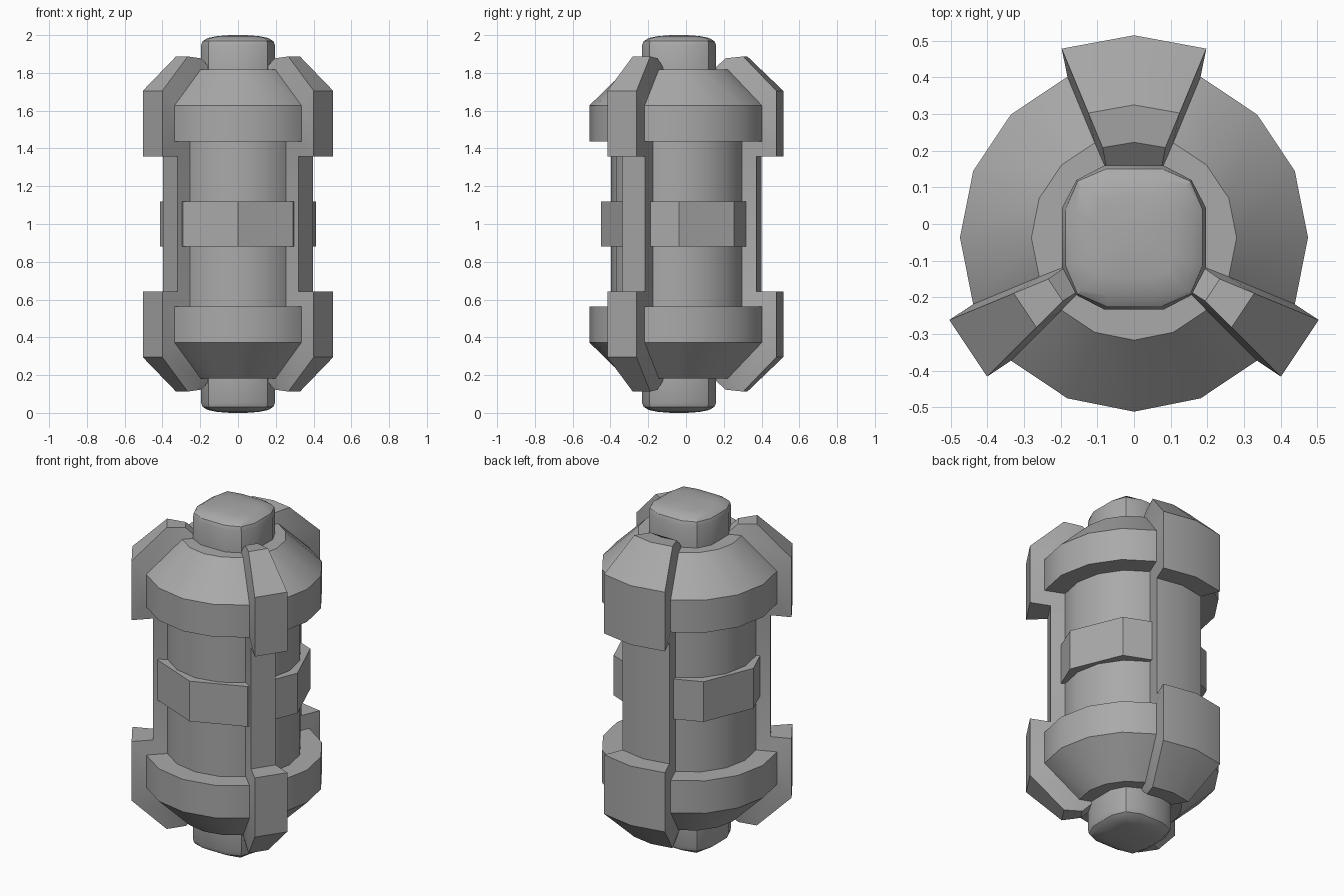
import bpy
import bmesh
from math import sin, cos, asin, radians, hypot, atan2

cube = bpy.data.objects.get("Cube")
if cube:
    bpy.data.objects.remove(cube, do_unlink=True)

CENTRE = (0, -0.037, 1)
STEP = radians(22.5)

grey = bpy.data.materials.new("plain grey")
grey.use_nodes = True
colour = (0.4, 0.4, 0.4, 1)
grey.diffuse_color = colour
grey.node_tree.nodes["Principled BSDF"].inputs["Base Color"].default_value = colour


def loft(name, columns, closed):
    """Skin matching rows of points and cap both ends of the rows."""
    bm = bmesh.new()
    grid = [[bm.verts.new(p) for p in col] for col in columns]
    pairs = list(zip(grid, grid[1:]))
    if closed:
        pairs.append((grid[-1], grid[0]))
    for a, b in pairs:
        for i in range(len(a) - 1):
            bm.faces.new((a[i], a[i + 1], b[i + 1], b[i]))
    bm.faces.new([col[0] for col in grid])
    bm.faces.new([col[-1] for col in grid])
    bmesh.ops.recalc_face_normals(bm, faces=bm.faces)
    mesh = bpy.data.meshes.new(name)
    bm.to_mesh(mesh)
    bm.free()
    mesh.materials.append(grey)
    obj = bpy.data.objects.new(name, mesh)
    obj.location = CENTRE
    bpy.context.collection.objects.link(obj)
    bpy.ops.object.select_all(action="DESELECT")
    obj.select_set(True)
    bpy.context.view_layer.objects.active = obj
    bpy.ops.object.shade_smooth_by_angle(angle=radians(30))
    return obj


def mirrored(profile):
    return profile + [(r, -z) for r, z in reversed(profile)]


def column(profile, angle, inset=0):
    """Stand a profile at an angle, shifted sideways by an inset distance."""
    points = []
    for r, z in profile:
        a = angle + asin(inset / r)
        points.append((r * cos(a), r * sin(a), z))
    return points


def lathe(name, profile, sides):
    loft(name, [column(profile, radians(360) * i / sides) for i in range(sides)], True)


# Main body with two flared collars
body = mirrored([(0.28, 0.817), (0.475, 0.627), (0.475, 0.436), (0.36, 0.436)])
lathe("body", body, 16)

# Eight-sided waist band
lathe("waist_band", mirrored([(0.413, 0.118)]), 8)

# Raised ribs that follow the body outline, narrowing slightly outward
base = mirrored([(0.19, 0.81), (0.28, 0.817), (0.475, 0.627),
                 (0.475, 0.436), (0.36, 0.436)])
outer = mirrored([(0.26, 0.877), (0.362, 0.887), (0.552, 0.705),
                  (0.552, 0.357), (0.437, 0.357)])
INSET = 0.015
for name, start, facets in (("back_rib", 3, 2), ("left_rib", -2, 1), ("right_rib", 9, 1)):
    first, last = start * STEP, (start + facets) * STEP
    cols = [column(base, first), column(outer, first, INSET)]
    cols += [column(outer, (start + i) * STEP) for i in range(1, facets)]
    cols += [column(outer, last, -INSET), column(base, last)]
    loft(name, cols, False)

# Rounded square end caps, domed at the tip
CORNER, SIDE = (0.157, 0.157), (0.197, 0.08)
quarter = [SIDE, CORNER, SIDE[::-1]]
rings = [(0.8, 1, 1), (0.945, 1, 1), (0.968, 0.95, 0.98), (0.985, 0.81, 0.91),
         (0.995, 0.55, 0.6), (1.0, 0.2, 0.2)]
for name, flip in (("top_cap", 1), ("bottom_cap", -1)):
    cols = []
    for turn in range(4):
        for point in quarter:
            r = hypot(*point)
            a = atan2(point[1], point[0]) + turn * radians(90)
            cols.append([(r * k * cos(a), r * k * sin(a), flip * z)
                         for z, side, corner in rings
                         for k in [corner if point is CORNER else side]])
    loft(name, cols, True)
